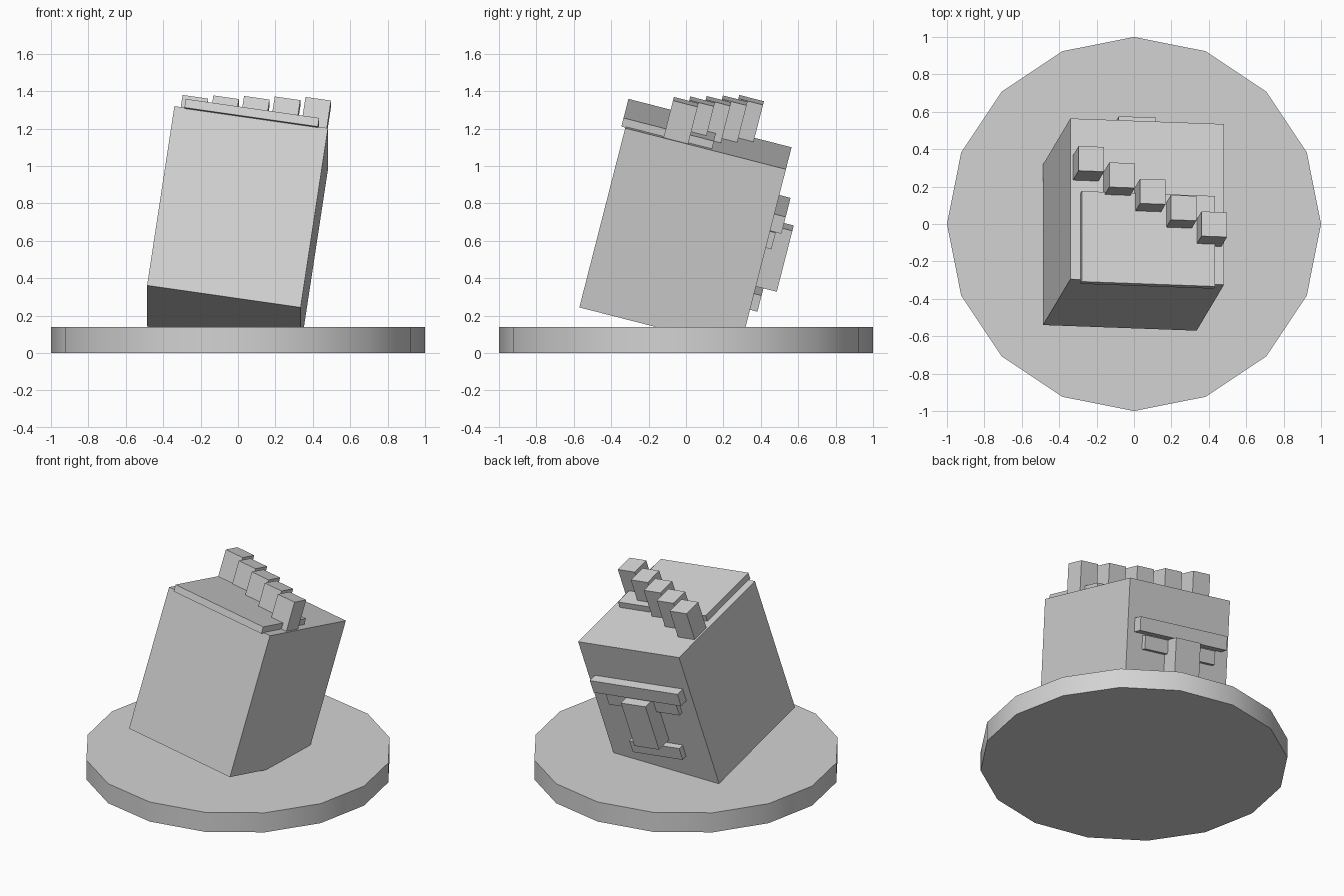
import bpy, math
from mathutils import Matrix, Vector

if "Cube" in bpy.data.objects:
    bpy.data.objects.remove(bpy.data.objects["Cube"])

stone = bpy.data.materials.new("light_grey_stone")
stone.diffuse_color = (0.65, 0.65, 0.65, 1)
stone.use_nodes = True
stone.node_tree.nodes["Principled BSDF"].inputs["Base Color"].default_value = stone.diffuse_color

# Leaning frame with its origin at the head's upper front left corner
LEAN = (Matrix.Translation((-0.34, -0.295, 1.32))
        @ Matrix.Rotation(math.radians(-14.35), 4, 'X')
        @ Matrix.Rotation(math.radians(8.4), 4, 'Y'))
WIDTH, DEPTH, HEIGHT = 0.83, 0.887, 1.0
MID = WIDTH / 2


def leaning_box(name, x, y, z):
    """Box spanning the given ranges inside the leaning frame."""
    bpy.ops.mesh.primitive_cube_add(size=1)
    ob = bpy.context.object
    ob.name = name
    spans = (x, y, z)
    size = [r[1] - r[0] for r in spans]
    centre = Vector([(r[0] + r[1]) / 2 for r in spans])
    ob.data.transform(LEAN @ Matrix.Translation(centre) @ Matrix.Diagonal((*size, 1)))
    ob.data.materials.append(stone)
    return ob


def face_part(name, half_width, out, z):
    """Centred block standing out from the back of the head."""
    return leaning_box(name, (MID - half_width, MID + half_width),
                       (DEPTH - 0.02, DEPTH + out), z)


# Round base
bpy.ops.mesh.primitive_cylinder_add(vertices=16, radius=1, depth=0.14,
                                    location=(0, 0, 0.07))
base = bpy.context.object
base.name = "base"
base.data.materials.append(stone)
bpy.ops.object.shade_smooth_by_angle(angle=math.radians(30))

# Head block and the plate on its top
leaning_box("head", (0, WIDTH), (0, DEPTH), (-HEIGHT, 0))
leaning_box("top_plate", (0.055, 0.776), (-0.022, 0.477), (-0.005, 0.043))

# Diagonal row of crest blocks
for i in range(5):
    x, y = 0.014 + 0.166 * i, 0.547 - 0.084 * i
    leaning_box(f"crest_block_{i + 1}", (x, x + 0.138), (y, y + 0.136), (-0.01, 0.206))

# Face: brow, eye strip crossing behind the nose, nose and mouth
face_part("brow", 0.36, 0.062, (-0.352, -0.258))
face_part("eye_strip", 0.29, 0.031, (-0.457, -0.365))
face_part("nose", 0.101, 0.115, (-0.70, -0.36))
face_part("mouth", 0.205, 0.041, (-0.815, -0.725))
